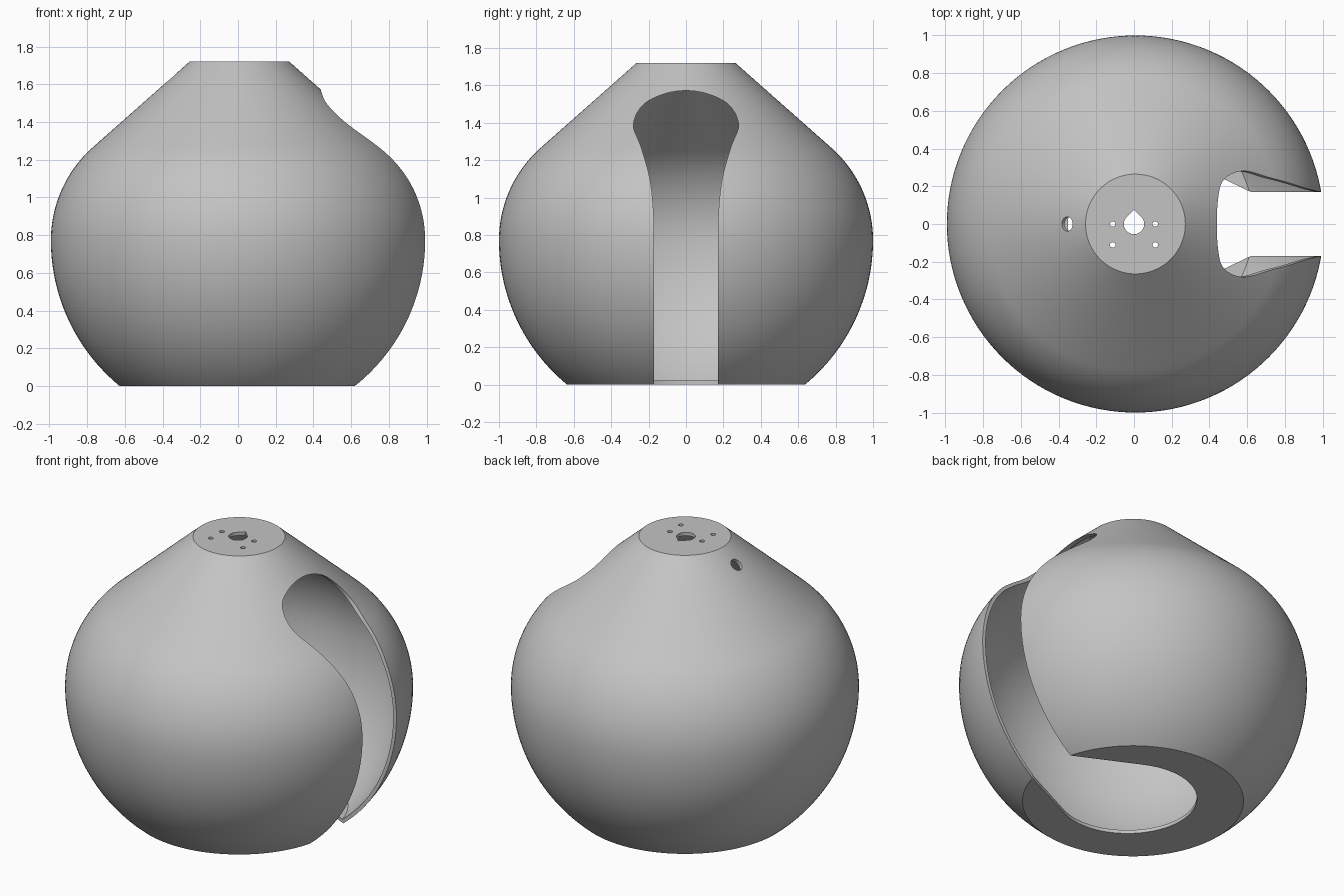
import bpy, bmesh
from math import sin, cos, radians, sqrt, pi, asin, acos, atan2, hypot
from mathutils import Matrix, Vector

if "Cube" in bpy.data.objects:
    bpy.data.objects.remove(bpy.data.objects["Cube"], do_unlink=True)

HEIGHT = 1.72        # flat top
BELLY_Z = 0.772      # widest height
WALL = 0.022
SHIFT = 0.0075       # keeps the notched body centred in x
CONE = radians(48.5) # direction the shoulder cone faces

grey = bpy.data.materials.new("plain_grey")
grey.use_nodes = True
grey.diffuse_color = (0.55, 0.55, 0.55, 1)
grey.node_tree.nodes["Principled BSDF"].inputs["Base Color"].default_value = (0.55, 0.55, 0.55, 1)


def add_object(name, bm):
    bmesh.ops.recalc_face_normals(bm, faces=bm.faces)
    mesh = bpy.data.meshes.new(name)
    bm.to_mesh(mesh)
    bm.free()
    mesh.materials.append(grey)
    obj = bpy.data.objects.new(name, mesh)
    bpy.context.collection.objects.link(obj)
    return obj


def profile(inset):
    """Half outline of the jar: round belly, shoulder arc, straight cone."""
    big, small = 1 - inset, 0.66 - inset
    start = -asin((BELLY_Z - inset) / big)
    pts = [(big * cos(start * (1 - i / 32)), BELLY_Z + big * sin(start * (1 - i / 32))) for i in range(33)]
    for i in range(1, 25):
        a = CONE * i / 24
        pts.append((0.34 + small * cos(a), BELLY_Z + small * sin(a)))
    r, z = pts[-1]
    top = HEIGHT - inset
    for i in range(1, 9):
        rise = (top - z) * i / 8
        pts.append((r - rise * sin(CONE) / cos(CONE), z + rise))
    return pts


def revolve(name, pts, steps=128):
    bm = bmesh.new()
    rings = [[bm.verts.new((SHIFT + r * cos(2 * pi * k / steps), r * sin(2 * pi * k / steps), z))
              for k in range(steps)] for r, z in pts]
    for low, high in zip(rings, rings[1:]):
        for k in range(steps):
            n = (k + 1) % steps
            bm.faces.new((low[k], low[n], high[n], high[k]))
    bm.faces.new(rings[0])
    bm.faces.new(rings[-1])
    return add_object(name, bm)


def prism(name, outline, start, end, matrix=Matrix()):
    bm = bmesh.new()
    base = bm.faces.new([bm.verts.new((x, y, start)) for x, y in outline])
    moved = bmesh.ops.extrude_face_region(bm, geom=[base])["geom"]
    bmesh.ops.translate(bm, vec=(0, 0, end - start),
                        verts=[v for v in moved if isinstance(v, bmesh.types.BMVert)])
    bm.transform(matrix)
    return add_object(name, bm)


def arc(cx, cy, r, a0, a1, n):
    return [(cx + r * cos(a0 + (a1 - a0) * i / n), cy + r * sin(a0 + (a1 - a0) * i / n)) for i in range(n + 1)]


def circle(cx, cy, r, n=24):
    return arc(cx, cy, r, 0, 2 * pi, n)[:-1]


def smooth_path(pts, steps=6):
    """Catmull-Rom curve through the points."""
    p = [Vector(q) for q in pts]
    p = [2 * p[0] - p[1]] + p + [Vector((-p[-2].x, p[-2].y))]
    out = []
    for a, b, c, d in zip(p, p[1:], p[2:], p[3:]):
        for i in range(steps):
            t = i / steps
            out.append(0.5 * (2 * b + (c - a) * t + (2 * a - 5 * b + 4 * c - d) * t ** 2
                              + (3 * b - a - 3 * c + d) * t ** 3))
    return [tuple(v) for v in out] + [tuple(p[-2])]


def cut(target, cutter):
    cutter.hide_render = True
    mod = target.modifiers.new(cutter.name, "BOOLEAN")
    mod.operation = "DIFFERENCE"
    mod.solver = "EXACT"
    mod.object = cutter
    bpy.context.view_layer.objects.active = target
    bpy.ops.object.modifier_apply(modifier=mod.name)
    bpy.data.objects.remove(cutter, do_unlink=True)


# Hollow round body
body = revolve("hollow_body", profile(0))
cut(body, revolve("cavity", profile(WALL)))

# Tall side slot with a broad rounded head
half = [(0.17, -0.1)] + smooth_path([(0.17, 0.78), (0.174, 0.93), (0.193, 1.1), (0.24, 1.27),
                                     (0.281, 1.39), (0.23, 1.495), (0.12, 1.553), (0, 1.572)])
outline = half + [(-y, z) for y, z in reversed(half[:-1])]
along_x = Matrix(((0, 0, 1, 0), (1, 0, 0, 0), (0, 1, 0, 0), (0, 0, 0, 1)))
cut(body, prism("side_slot", outline, 0.3, 1.3, along_x))

# Bottom opening: round end with straight sides running to the slot
cx, r, px, py = 0.05, 0.4, 0.62, 0.1695
tangent = atan2(py, px - cx) + acos(r / hypot(px - cx, py))
opening = [(px, py)] + arc(cx, 0, r, tangent, 2 * pi - tangent, 48) + [(px, -py)]
cut(body, prism("bottom_opening", opening, -0.1, WALL + 0.006))

# Keyed centre hole and four screw holes in the flat top
keyhole = [(0, 0.076)] + arc(0, 0, 0.054, radians(135), radians(405), 32)
cut(body, prism("centre_hole", keyhole, 1.6, 1.8))
for x in (-0.113, 0.113):
    for y in (0, -0.111):
        cut(body, prism("screw_hole", circle(x, y, 0.0145), 1.6, 1.8))

# Cable hole square to the shoulder cone
normal = Vector((-cos(CONE), 0, sin(CONE)))
place = Matrix.Translation((-0.355, 0, 1.635)) @ normal.to_track_quat("Z", "Y").to_matrix().to_4x4()
cut(body, prism("cable_hole", circle(0, 0, 0.038, 32), -0.08, 0.08, place))

# Smooth curves, crisp rims
bpy.ops.object.select_all(action="DESELECT")
body.select_set(True)
bpy.context.view_layer.objects.active = body
bpy.ops.object.shade_smooth_by_angle(angle=radians(30))
